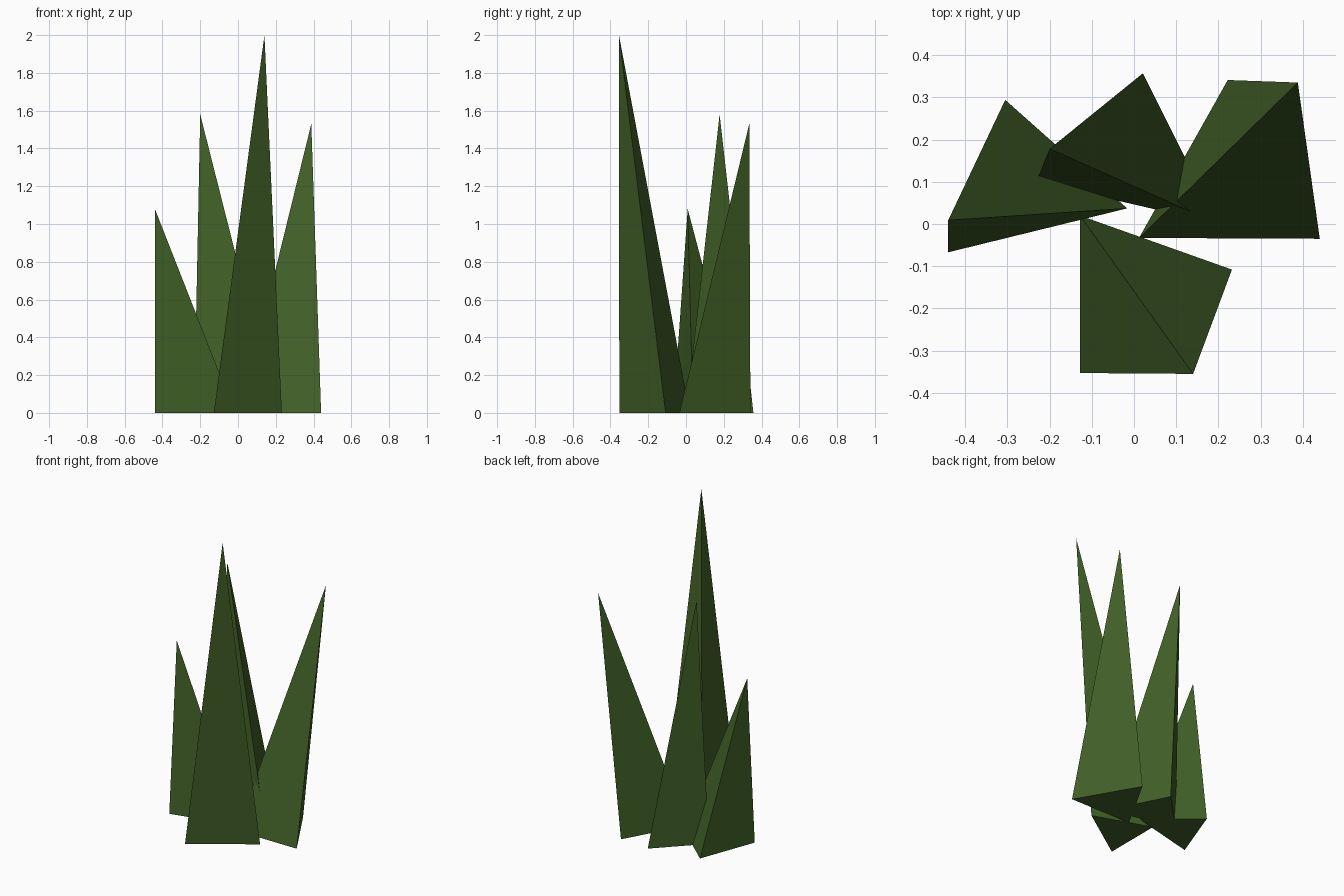
import bpy
import bmesh

cube = bpy.data.objects.get("Cube")
if cube:
    bpy.data.objects.remove(cube, do_unlink=True)

# Single leaf colour
green = bpy.data.materials.new("grass_green")
colour = (0.053, 0.117, 0.02, 1)
green.diffuse_color = colour
green.use_nodes = True
bsdf = next(n for n in green.node_tree.nodes if n.type == "BSDF_PRINCIPLED")
bsdf.inputs["Base Color"].default_value = colour
bsdf.inputs["Roughness"].default_value = 0.9


def blade(name, tip, footprint):
    """Closed three-sided spike leaning from a triangular footprint to its tip."""
    bm = bmesh.new()
    base = [bm.verts.new((x, y, 0)) for x, y in footprint]
    top = bm.verts.new(tip)
    bm.faces.new(base)
    for a, b in zip(base, base[1:] + base[:1]):
        bm.faces.new((a, b, top))
    bmesh.ops.recalc_face_normals(bm, faces=bm.faces)
    mesh = bpy.data.meshes.new(name)
    bm.to_mesh(mesh)
    bm.free()
    mesh.materials.append(green)
    obj = bpy.data.objects.new(name, mesh)
    bpy.context.collection.objects.link(obj)


# Four blades fanning outward from the middle of the tuft
blade("front_blade", (0.14, -0.355, 2.0),
      [(-0.128, -0.353), (0.232, -0.108), (-0.128, 0.02)])
blade("left_blade", (0.388, 0.335, 1.53),
      [(0.44, -0.035), (0.222, 0.341), (0.012, -0.033)])
blade("back_blade", (-0.2, 0.178, 1.58),
      [(0.021, 0.357), (-0.232, 0.1), (0.2, 0.0)])
blade("right_blade", (-0.44, 0.009, 1.08),
      [(-0.44, -0.067), (-0.016, 0.037), (-0.305, 0.294)])
